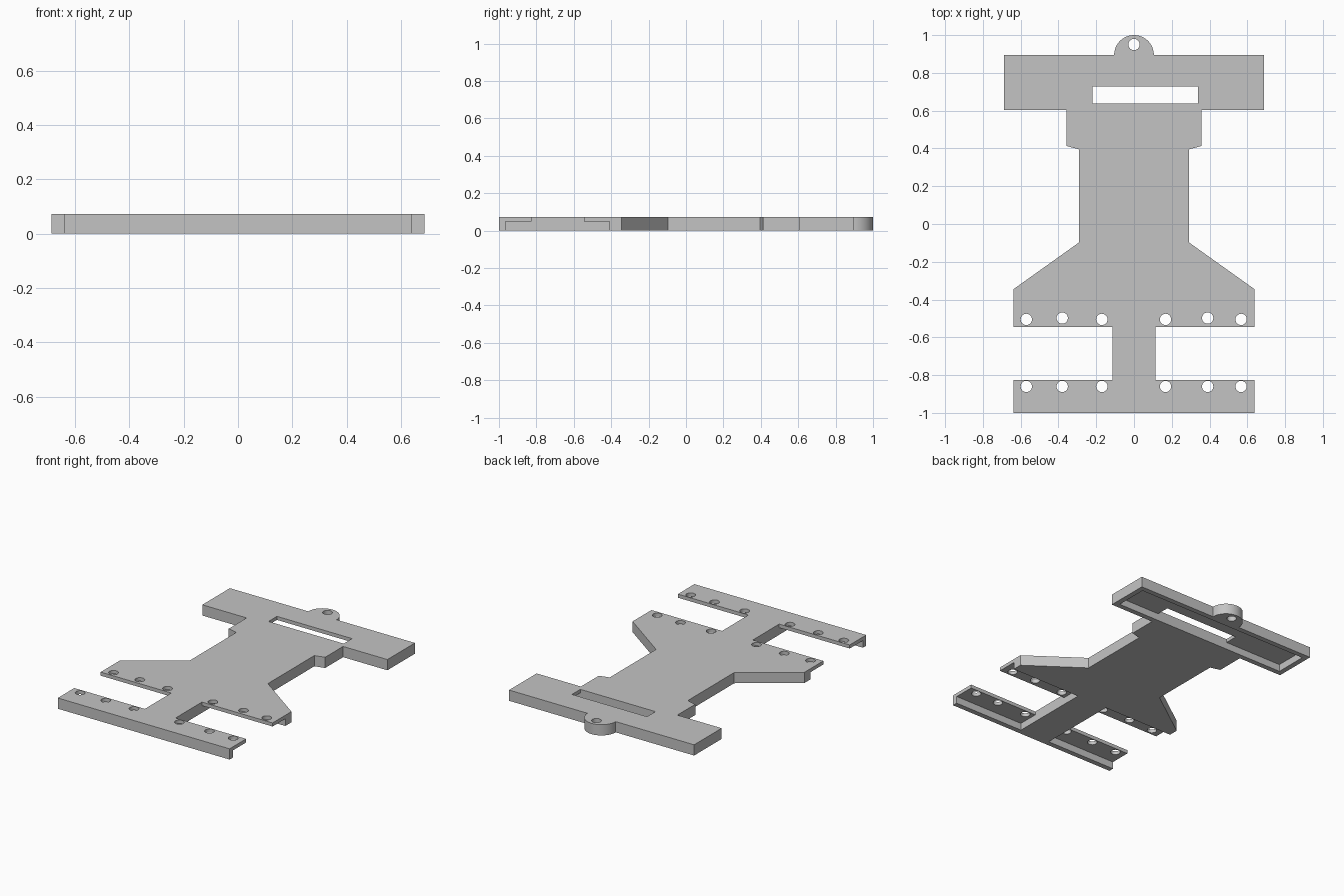
import bpy, bmesh, math

cube = bpy.data.objects.get("Cube")
if cube:
    bpy.data.objects.remove(cube, do_unlink=True)

H = 0.072       # full thickness
WEB = 0.048     # underside height of the thin areas
RIM = 0.035     # rim width
HOLE_R = 0.03

grey = bpy.data.materials.new("plain grey")
grey.use_nodes = True
grey.diffuse_color = (0.55, 0.55, 0.55, 1)
grey.node_tree.nodes["Principled BSDF"].inputs["Base Color"].default_value = (0.55, 0.55, 0.55, 1)


def prism(bm, points, z0, z1):
    """Extrude a flat counter-clockwise outline from z0 to z1."""
    face = bm.faces.new([bm.verts.new((x, y, z0)) for x, y in points])
    ext = bmesh.ops.extrude_face_region(bm, geom=[face])
    for v in ext["geom"]:
        if isinstance(v, bmesh.types.BMVert):
            v.co.z = z1


def box(x0, x1, y0, y1):
    return [(x0, y0), (x1, y0), (x1, y1), (x0, y1)]


def arc(cx, cy, r, a0, a1, n):
    return [(cx + r * math.cos(a0 + (a1 - a0) * i / n),
             cy + r * math.sin(a0 + (a1 - a0) * i / n)) for i in range(n + 1)]


def make(name, shapes):
    bm = bmesh.new()
    for points, z0, z1 in shapes:
        prism(bm, points, z0, z1)
    bmesh.ops.recalc_face_normals(bm, faces=bm.faces)
    mesh = bpy.data.meshes.new(name)
    bm.to_mesh(mesh)
    bm.free()
    mesh.materials.append(grey)
    obj = bpy.data.objects.new(name, mesh)
    bpy.context.collection.objects.link(obj)
    return obj


# Plate outline: one half from front to back, mirrored, closed by the round tab
half = [(0.638, -1), (0.638, -0.825), (0.114, -0.825), (0.114, -0.545),
        (0.638, -0.545), (0.638, -0.345), (0.29, -0.097), (0.29, 0.395),
        (0.358, 0.413), (0.358, 0.603), (0.687, 0.603), (0.687, 0.895)]
tab = arc(0, 0.895, 0.105, 0, math.pi, 32)
outline = half + tab + [(-x, y) for x, y in reversed(half)]
plate = make("mounting_plate", [(outline, 0, H)])

# Underside recesses: head pocket and the four open flanges
recesses = [(box(-0.687 + RIM, 0.687 - RIM, 0.603 + RIM, 0.895 - RIM), -0.1, WEB)]
for x0, x1 in ((0.114, 0.8), (-0.8, -0.114)):
    recesses.append((box(x0, x1, -1 + RIM, -0.7), -0.1, WEB))
    recesses.append((box(x0, x1, -0.65, -0.41), -0.1, WEB))

# Through cuts: strap slot, tab hole and two rows of bolt holes
centres = [(0, 0.95)]
for x in (-0.57, -0.38, -0.17, 0.167, 0.39, 0.567):
    inner = abs(abs(x) - 0.385) < 0.02
    centres += [(x, -0.86), (x, -0.498 if inner else -0.505)]
through = [(arc(x, y, HOLE_R, 0, math.tau * 23 / 24, 23), -0.2, 0.2) for x, y in centres]
through.append((box(-0.22, 0.338, 0.638, 0.727), -0.2, 0.2))

cutters = [make("recess_cutter", recesses), make("hole_cutter", through)]
for cutter in cutters:
    cutter.hide_render = True
    mod = plate.modifiers.new(cutter.name, 'BOOLEAN')
    mod.operation = 'DIFFERENCE'
    mod.solver = 'EXACT'
    mod.object = cutter

# Bake the cuts and drop the cutters
graph = bpy.context.evaluated_depsgraph_get()
cut_mesh = bpy.data.meshes.new_from_object(plate.evaluated_get(graph))
plate.modifiers.clear()
plate.data = cut_mesh
for cutter in cutters:
    bpy.data.objects.remove(cutter, do_unlink=True)

# Smooth the round walls, keep the edges sharp
bpy.ops.object.select_all(action='DESELECT')
plate.select_set(True)
bpy.context.view_layer.objects.active = plate
bpy.ops.object.shade_smooth_by_angle(angle=math.radians(20))
